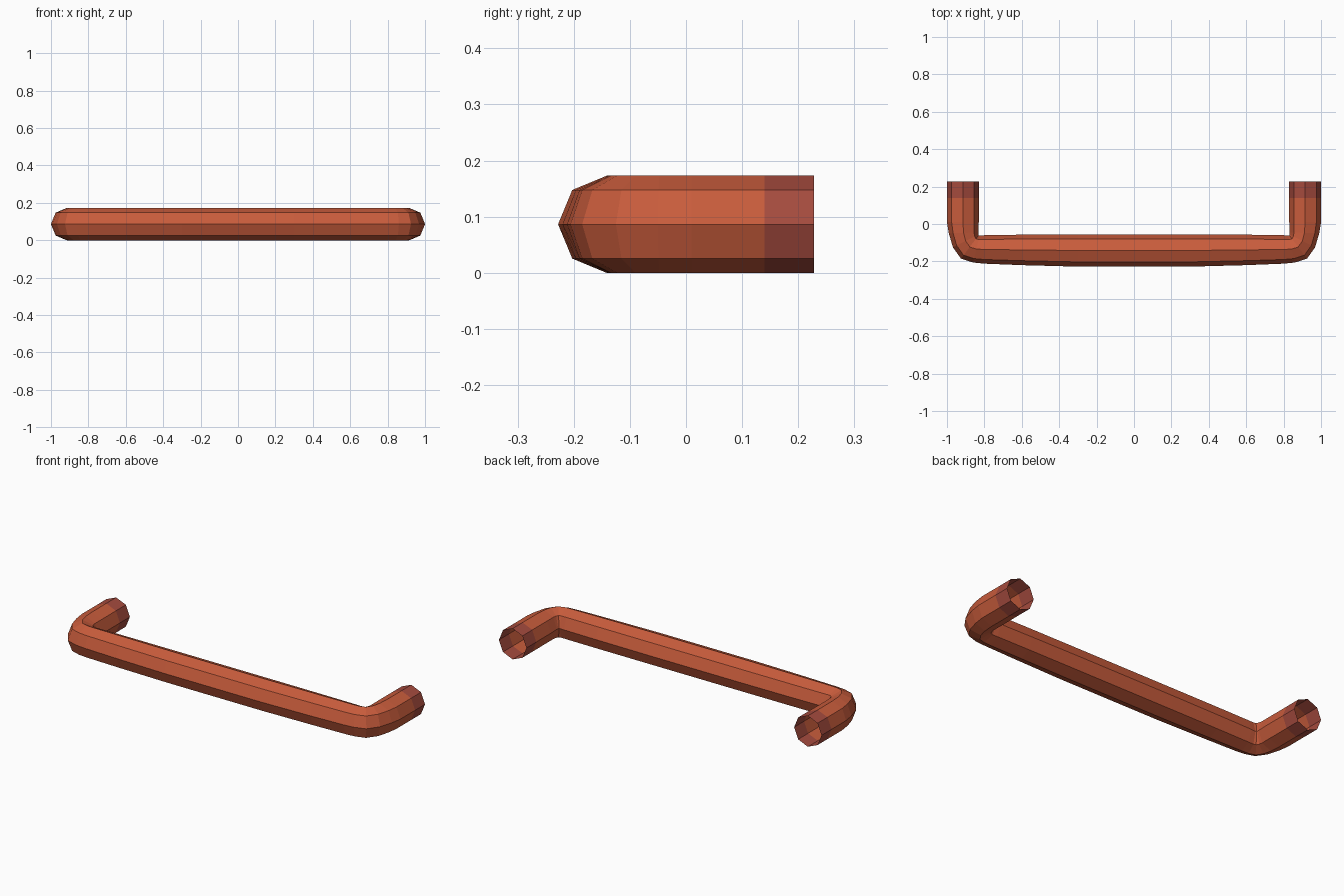
import bpy, bmesh, math

if "Cube" in bpy.data.objects:
    bpy.data.objects.remove(bpy.data.objects["Cube"])

def material(name, rgb):
    m = bpy.data.materials.new(name)
    m.diffuse_color = (*rgb, 1)
    m.use_nodes = True
    m.node_tree.nodes["Principled BSDF"].inputs["Base Color"].default_value = m.diffuse_color
    return m

copper = material("copper orange", (0.58, 0.107, 0.045))
maroon = material("dull red", (0.376, 0.07, 0.048))

SIDES, RZ = 8, 0.0865

# half of the bent bar: outer point (x, y) and inner point (x, y) of each ring
half = [
    (1.00, 0.228, 0.83, 0.228),
    (1.00, 0.14, 0.83, 0.14),
    (1.00, 0.01, 0.83, 0.01),
    (0.99, -0.05, 0.832, -0.045),
    (0.968, -0.125, 0.832, -0.056),
    (0.925, -0.185, 0.831, -0.061),
    (0.86, -0.206, 0.825, -0.062),
    (0.80, -0.212, 0.80, -0.060),
    (0.60, -0.220, 0.60, -0.057),
    (0.30, -0.228, 0.30, -0.055),
]
path = half + [(-a, b, -c, d) for a, b, c, d in reversed(half)]

# open octagonal tube swept through the rings
bm = bmesh.new()
rings = []
for ox, oy, ix, iy in path:
    ring = []
    for k in range(SIDES):
        a = 2 * math.pi * k / SIDES
        t = (1 + math.cos(a)) / 2
        ring.append(bm.verts.new((ix + (ox - ix) * t, iy + (oy - iy) * t,
                                  RZ + RZ * math.sin(a))))
    rings.append(ring)
for r, s in zip(rings, rings[1:]):
    for k in range(SIDES):
        n = (k + 1) % SIDES
        bm.faces.new((r[k], s[k], s[n], r[n]))
bmesh.ops.recalc_face_normals(bm, faces=bm.faces)

# make sure the normals of the open tube point outwards
bm.normal_update()
top = max(bm.faces, key=lambda f: f.calc_center_median().z)
if top.normal.z < 0:
    bmesh.ops.reverse_faces(bm, faces=bm.faces)

# dull red sleeves at the two ends
for f in bm.faces:
    f.material_index = 1 if f.calc_center_median().y > 0.14 else 0

mesh = bpy.data.meshes.new("handle_bar")
bm.to_mesh(mesh)
bm.free()
mesh.materials.append(copper)
mesh.materials.append(maroon)
bpy.context.collection.objects.link(bpy.data.objects.new("handle_bar", mesh))
